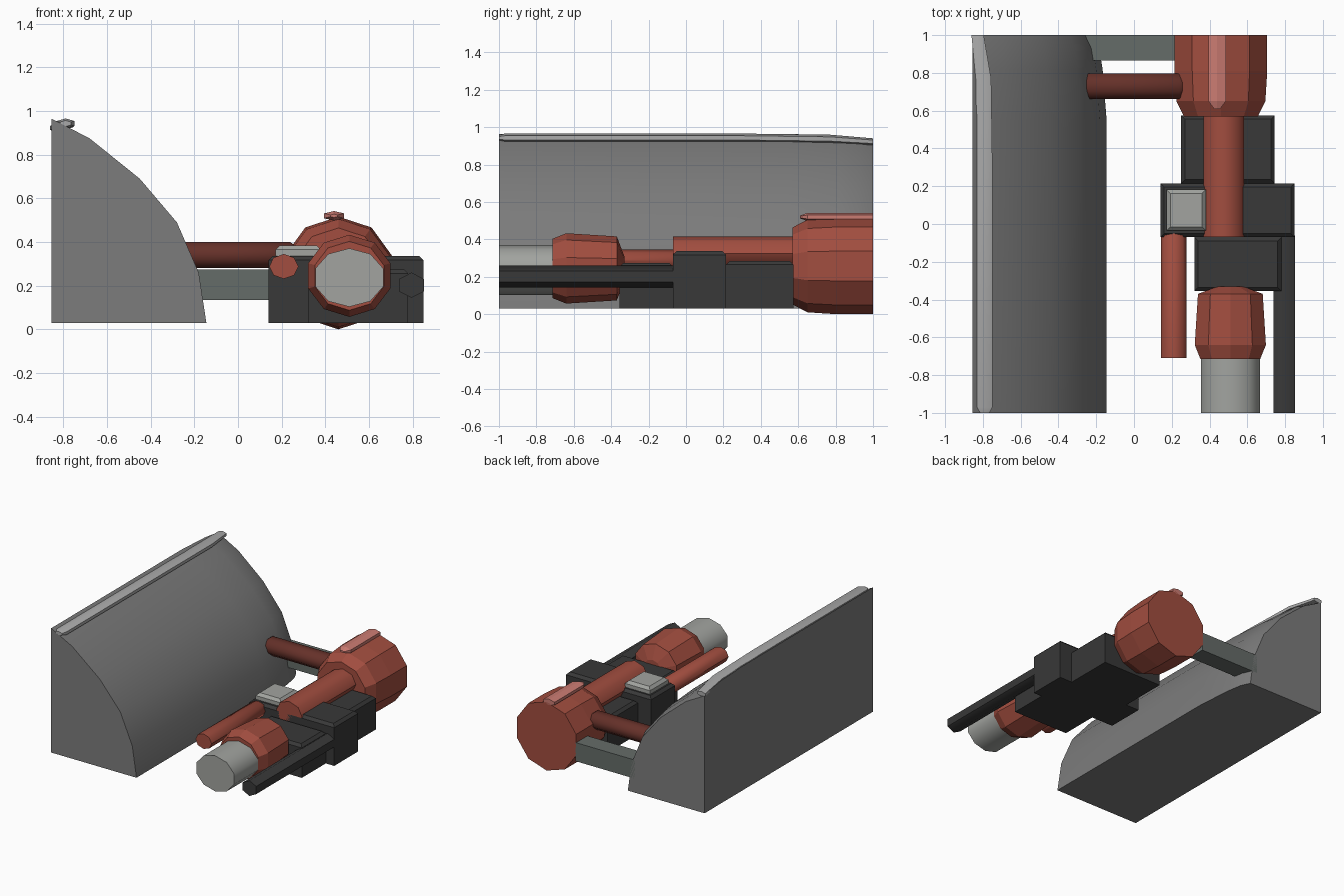
import bpy, bmesh, math

if "Cube" in bpy.data.objects:
    bpy.data.objects.remove(bpy.data.objects["Cube"])


def material(name, rgb):
    m = bpy.data.materials.new(name)
    m.diffuse_color = (*rgb, 1)
    m.use_nodes = True
    m.node_tree.nodes["Principled BSDF"].inputs["Base Color"].default_value = m.diffuse_color
    return m


RED = material("red", (0.36, 0.075, 0.05))
DARK_RED = material("dark_red", (0.13, 0.03, 0.022))
PINK = material("light_red", (0.6, 0.2, 0.17))
BLACK = material("charcoal", (0.04, 0.04, 0.04))
STEEL = material("green_grey", (0.13, 0.15, 0.14))
PALE = material("pale_grey", (0.36, 0.37, 0.35))
HULL = material("mid_grey", (0.2, 0.2, 0.2))
EDGE = material("edge_grey", (0.4, 0.4, 0.4))


def loft(name, rings, mat, smooth=40):
    """Skin a list of equal-sized point rings and cap both ends."""
    bm = bmesh.new()
    loops = [[bm.verts.new(p) for p in r] for r in rings]
    n = len(loops[0])
    for a, b in zip(loops, loops[1:]):
        for i in range(n):
            j = (i + 1) % n
            bm.faces.new((a[i], a[j], b[j], b[i]))
    bm.faces.new(loops[0])
    bm.faces.new(loops[-1])
    bmesh.ops.recalc_face_normals(bm, faces=bm.faces[:])
    me = bpy.data.meshes.new(name)
    bm.to_mesh(me)
    bm.free()
    me.materials.append(mat)
    ob = bpy.data.objects.new(name, me)
    bpy.context.collection.objects.link(ob)
    if smooth:
        bpy.ops.object.select_all(action='DESELECT')
        ob.select_set(True)
        bpy.context.view_layer.objects.active = ob
        bpy.ops.object.shade_smooth_by_angle(angle=math.radians(smooth))
    return ob


def tube(name, cx, cz, rx, rz, stations, sides, mat, smooth=0):
    """Tube along y; stations are (y, scale) pairs, first vertex on top."""
    rings = []
    for y, s in stations:
        ang = [math.pi / 2 + math.tau * i / sides for i in range(sides)]
        rings.append([(cx + rx * s * math.cos(a), y, cz + rz * s * math.sin(a)) for a in ang])
    return loft(name, rings, mat, smooth)


def block(name, x0, x1, y0, y1, z0, z1, mat, chamfer=0.02):
    """Box with a chamfered top."""
    def ring(z, c):
        return [(x0 + c, y0 + c, z), (x1 - c, y0 + c, z),
                (x1 - c, y1 - c, z), (x0 + c, y1 - c, z)]
    rings = [ring(z0, 0), ring(z1 - chamfer, 0), ring(z1, chamfer)] if chamfer else [ring(z0, 0), ring(z1, 0)]
    return loft(name, rings, mat, 0)


# curved wall: quarter profile, shrinking at the back end
profile = [(0, 0), (0, 0.935), (0.175, 0.845), (0.405, 0.66),
           (0.575, 0.46), (0.675, 0.23), (0.71, 0)]
sections = [(-1, 1, 1), (0.55, 1, 1), (0.82, 0.97, 0.985), (0.93, 0.945, 0.97), (1, 0.9, 0.945)]
loft("curved_wall", [[(-0.855 + x * sx, y, 0.03 + z * sz) for x, z in profile]
                     for y, sx, sz in sections], HULL)

# rail along the top of the wall
rail = []
for y, cx, cz, s in [(-1, -0.79, 0.943, 0.6), (-0.97, -0.79, 0.943, 1), (0.3, -0.79, 0.943, 1),
                     (0.77, -0.797, 0.937, 1), (1, -0.828, 0.922, 0.8)]:
    rail.append([(cx + 0.047 * s * math.sin(a), y, cz + 0.023 * s * math.cos(a))
                 for a in [math.tau * i / 6 for i in range(6)]])
loft("top_rail", rail, EDGE, 60)

# large tank with its top fin
tube("tank", 0.46, 0.258, 0.258, 0.258,
     [(0.57, 0.8), (0.65, 0.96), (0.81, 1), (1, 1)], 10, RED)
tube("tank_fin", 0.44, 0.52, 0.053, 0.022, [(0.61, 0.35), (0.65, 1), (1, 1)], 6, PINK)

# cross connections between wall and tank
rings = []
for x, s in [(-0.265, 0.7), (-0.24, 1), (0.24, 1), (0.265, 0.7)]:
    rings.append([(x, 0.73 + 0.073 * s * math.cos(a), 0.34 + 0.064 * s * math.sin(a))
                  for a in [math.tau * (i + 0.5) / 8 for i in range(8)]])
loft("cross_pipe", rings, DARK_RED, 50)
loft("cross_beam", [[(-0.24, 0.865, z), (0.22, 0.865, z), (0.22, 1, z), (-0.275, 1, z)]
                    for z in (0.135, 0.275)], STEEL, 0)

# machinery blocks
block("rear_block", 0.25, 0.745, 0.215, 0.575, 0.03, 0.285, BLACK)
block("middle_block", 0.14, 0.85, -0.07, 0.215, 0.03, 0.337, BLACK)
block("front_block", 0.32, 0.78, -0.355, -0.07, 0.03, 0.275, BLACK)
block("control_block", 0.172, 0.38, -0.035, 0.182, 0.3, 0.385, PALE)

# lengthwise pipes
tube("main_pipe", 0.475, 0.325, 0.107, 0.09, [(-0.07, 1), (0.6, 1)], 8, RED, 50)
tube("left_pipe", 0.21, 0.288, 0.067, 0.057,
     [(-0.71, 1), (-0.06, 1), (-0.03, 0.55)], 8, RED, 50)
tube("right_pipe", 0.795, 0.202, 0.065, 0.058, [(-1, 1), (-0.06, 1)], 6, BLACK, 61)

# bulb and nozzle at the front
tube("bulb", 0.51, 0.245, 0.198, 0.188,
     [(-0.715, 0.84), (-0.64, 1), (-0.37, 0.91), (-0.33, 0.35)], 10, RED)
tube("nozzle", 0.51, 0.237, 0.164, 0.134, [(-1, 1), (-0.65, 1)], 10, PALE, 45)
